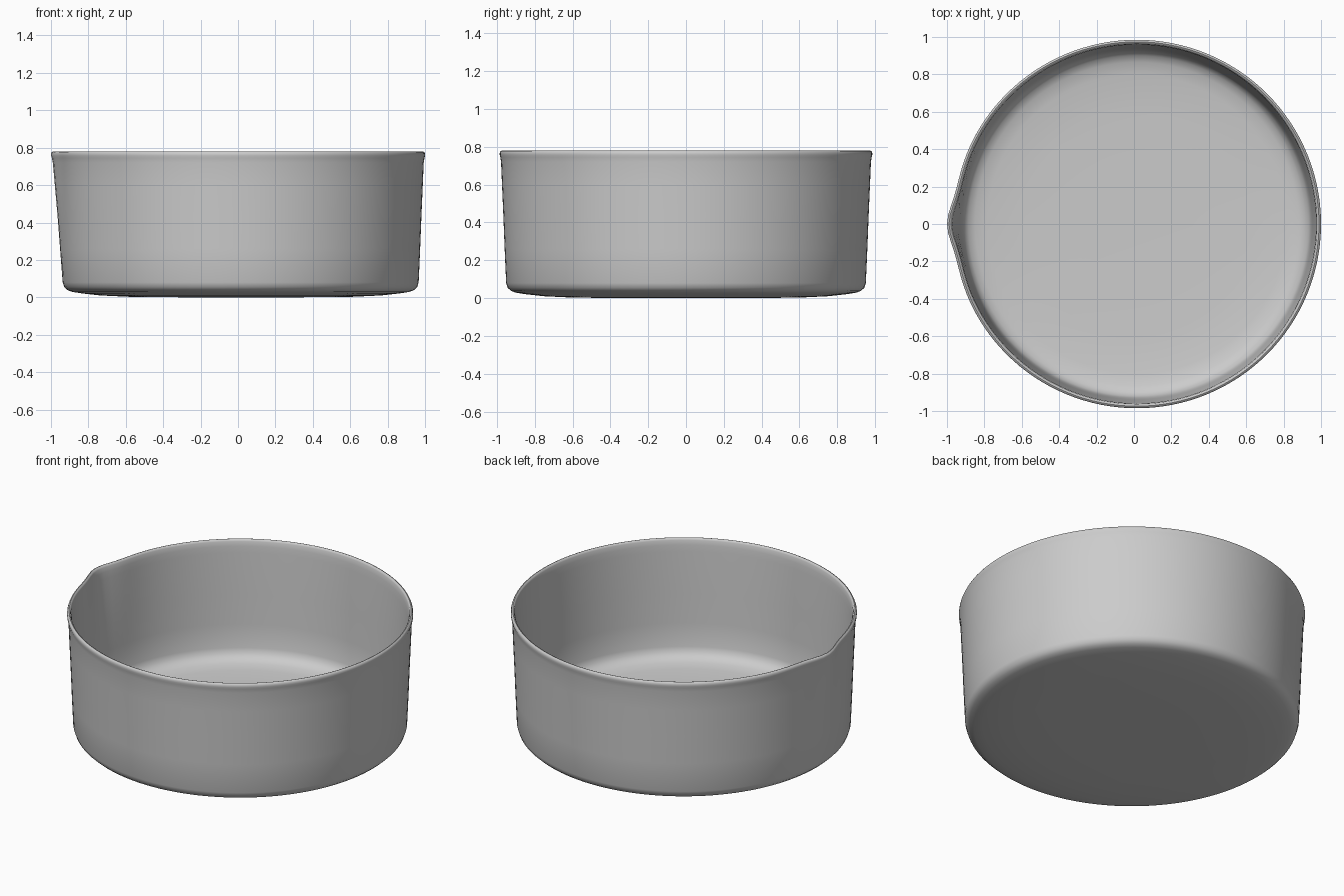
import bpy, bmesh
from math import cos, sin, pi, exp

if "Cube" in bpy.data.objects:
    bpy.data.objects.remove(bpy.data.objects["Cube"])

SEGMENTS = 128
CENTRE_X = 0.015
HEIGHT = 0.78

# Wall section (radius, height): underside, outer wall, rim, inner wall, floor
profile = [
    (0.30, 0.0), (0.60, 0.003), (0.75, 0.010), (0.85, 0.021), (0.90, 0.029),
    (0.925, 0.038), (0.943, 0.055), (0.951, 0.080),
    (0.959, 0.26), (0.966, 0.44), (0.973, 0.60), (0.978, 0.72), (0.982, 0.745),
    (0.985, 0.757), (0.985, 0.768), (0.981, 0.777), (0.974, 0.780),
    (0.967, 0.777), (0.963, 0.768), (0.959, 0.74), (0.957, 0.70),
    (0.952, 0.60), (0.945, 0.44), (0.938, 0.26), (0.930, 0.115),
    (0.920, 0.085), (0.900, 0.062), (0.865, 0.046), (0.80, 0.035),
    (0.60, 0.025), (0.30, 0.022),
]


def spout_offset(angle, z):
    """Outward pull at the pouring lip (-x side), with a slight pinch beside it."""
    if cos(angle) > 0:
        return 0.0
    y = sin(angle)
    lip = 0.042 * exp(-(y / 0.13) ** 2) - 0.012 * exp(-(y / 0.25) ** 2)
    return lip * (z / HEIGHT) ** 1.3


# Pot body: the section swept round, with the lip worked into each ring
bm = bmesh.new()
rings = []
for r, z in profile:
    ring = []
    for i in range(SEGMENTS):
        a = 2 * pi * i / SEGMENTS
        rr = r + (spout_offset(a, z) if r > 0.91 else 0.0)
        ring.append(bm.verts.new((CENTRE_X + rr * cos(a), rr * sin(a), z)))
    rings.append(ring)
for low, high in zip(rings, rings[1:]):
    for i in range(SEGMENTS):
        j = (i + 1) % SEGMENTS
        bm.faces.new((low[i], low[j], high[j], high[i]))

# Underside and floor centres
bm.faces.new(rings[0][::-1])
bm.faces.new(rings[-1])
bmesh.ops.recalc_face_normals(bm, faces=bm.faces)

mesh = bpy.data.meshes.new("pot_body")
bm.to_mesh(mesh)
bm.free()
pot = bpy.data.objects.new("pot_body", mesh)
bpy.context.collection.objects.link(pot)
bpy.context.view_layer.objects.active = pot
pot.select_set(True)
bpy.ops.object.shade_smooth_by_angle(angle=pi / 4)
